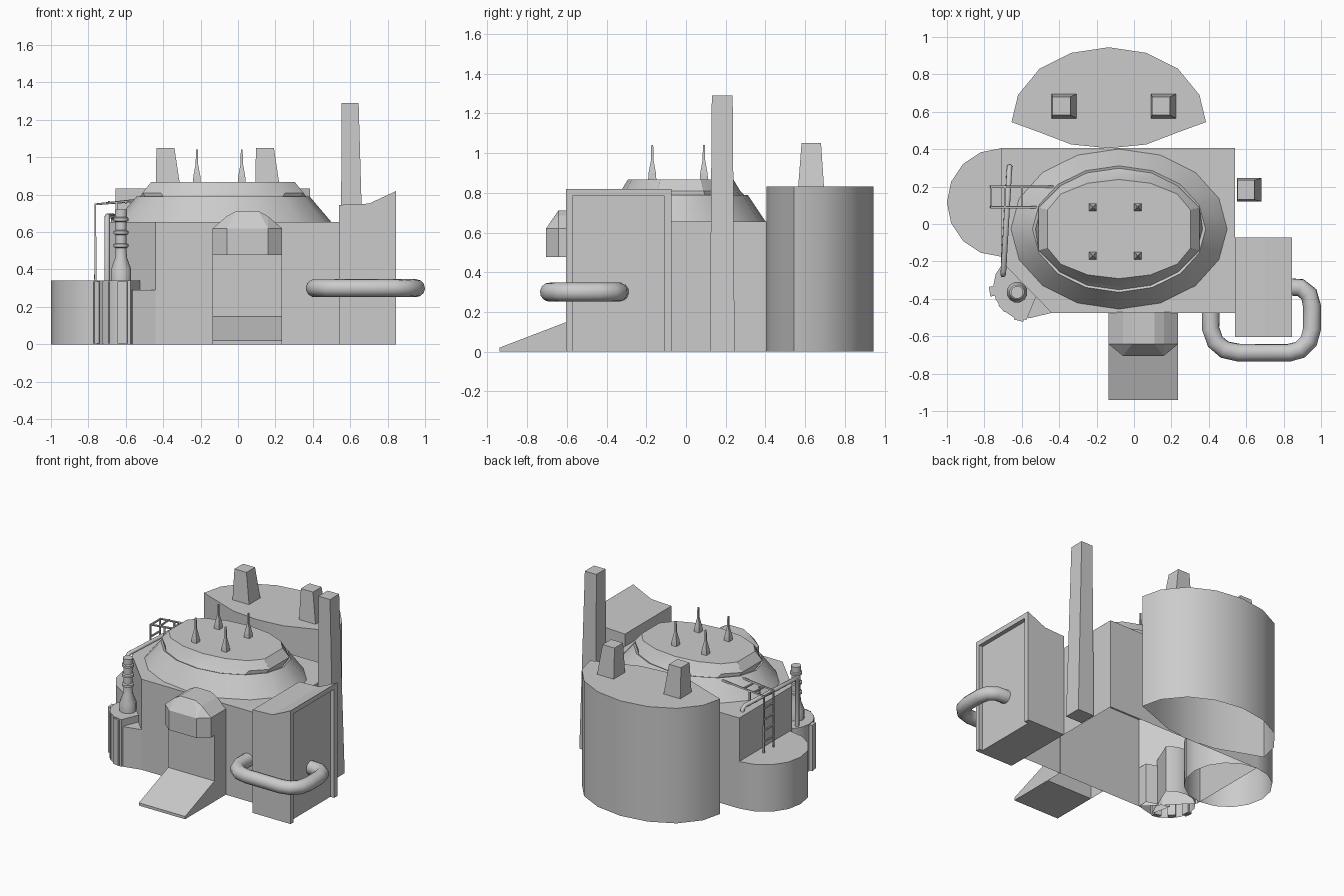
import bpy, bmesh
from math import sin, cos, pi, radians, atan2
from mathutils import Vector

if "Cube" in bpy.data.objects:
    bpy.data.objects.remove(bpy.data.objects["Cube"])


def finish(name, bm, smooth=None):
    bmesh.ops.recalc_face_normals(bm, faces=bm.faces[:])
    me = bpy.data.meshes.new(name)
    bm.to_mesh(me)
    bm.free()
    ob = bpy.data.objects.new(name, me)
    bpy.context.collection.objects.link(ob)
    if smooth:
        bpy.ops.object.select_all(action='DESELECT')
        ob.select_set(True)
        bpy.context.view_layer.objects.active = ob
        bpy.ops.object.shade_smooth_by_angle(angle=radians(smooth))
    return ob


def loft(name, rings, bottom=True, top=True, smooth=None):
    """Bridge rings of equal point count, with optional end caps."""
    bm = bmesh.new()
    vs = [[bm.verts.new(p) for p in r] for r in rings]
    n = len(vs[0])
    for a, b in zip(vs, vs[1:]):
        for i in range(n):
            j = (i + 1) % n
            bm.faces.new((a[i], a[j], b[j], b[i]))
    if bottom:
        bm.faces.new(vs[0][::-1])
    if top:
        bm.faces.new(vs[-1])
    return finish(name, bm, smooth)


def prism(name, plan, z0, z1, smooth=None, bottom=False):
    return loft(name, [[(x, y, z) for x, y in plan] for z in (z0, z1)], bottom, True, smooth)


def prism_y(name, prof, y0, y1):
    return loft(name, [[(x, y, z) for x, z in prof] for y in (y0, y1)])


def taper(name, base, top, z0, z1):
    """Tapered block; base and top are (x0, x1, y0, y1)."""
    def rect(r, z):
        return [(r[0], r[2], z), (r[1], r[2], z), (r[1], r[3], z), (r[0], r[3], z)]
    return loft(name, [rect(base, z0), rect(top, z1)])


def circle(cx, cy, rx, ry, n, start=0, clamp=9):
    return [(cx + max(-clamp, min(clamp, rx * cos(start + 2 * pi * i / n))),
             cy + ry * sin(start + 2 * pi * i / n)) for i in range(n)]


def lathe(name, cx, cy, prof, n, smooth=None):
    return loft(name, [[(x, y, z) for x, y in circle(cx, cy, r, r, n, pi / n)]
                       for r, z in prof], smooth=smooth)


def tube(name, pts, r, n=8, smooth=60):
    """Sweep a circle along a path with mitred joints."""
    pts = [Vector(p) for p in pts]
    rings, side = [], None
    for i, p in enumerate(pts):
        a = (p - pts[i - 1]).normalized() if i else None
        b = (pts[i + 1] - p).normalized() if i < len(pts) - 1 else None
        t = ((a or b) + (b or a)).normalized()
        if side is None:
            side = t.orthogonal().normalized()
        side = (side - t * side.dot(t)).normalized()
        up = t.cross(side)
        rings.append([p + r * (cos(2 * pi * k / n) * side + sin(2 * pi * k / n) * up)
                      for k in range(n)])
    return loft(name, rings, smooth=smooth)


# Main building with a cut front left corner
prism("main_body", [(-.44, -.475), (.54, -.475), (.54, .405), (-.71, .405), (-.71, -.2)], 0, .655)

# Stepped oval dome on the roof
dome = [(.578, .428, .655, 9), (.463, .338, .79, 9), (.447, .325, .785, 9),
        (.47, .30, .81, .43), (.44, .265, .868, .383)]
loft("roof_dome", [[(x, y, z) for x, y in circle(-.08, -.027, rx, ry, 16, 0, c)]
                   for rx, ry, z, c in dome], bottom=False, smooth=30)

# Roof antennas
for i, (x, y) in enumerate([(-.22, .09), (.02, .09), (-.22, -.17), (.02, -.17)]):
    lathe(f"antenna_{i}", x, y, [(.03, .86), (.026, .90), (.009, .965), (.007, 1.04)], 4)

# Large rear tank, mirrored half outline
half = [(.2, .915), (.37, .83), (.485, .69), (.52, .545), (.37, .49), (.2, .425)]
cx = -.135
plan = [(cx, .945)] + [(cx + x, y) for x, y in half] + [(cx, .405)] \
    + [(cx - x, y) for x, y in reversed(half)]
prism("rear_tank", plan, 0, .832, 35)
for i, x in enumerate((-.44, .092)):
    taper(f"tank_chimney_{i}", (x, x + .133, .565, .695), (x + .004, x + .1, .582, .68), .83, 1.05)

# Tall chimney on the right
taper("tall_chimney", (.55, .682, .12, .245), (.553, .645, .13, .235), 0, 1.29)

# Left side tank
prism("left_tank", circle(-.71, .115, .29, .29, 16), 0, .34, 35)

# Front left corner tank, lower step and clamp strips
corner = circle(-.575, -.335, .178, .178, 16)
prism("corner_tank", corner[2:13], 0, .34, 35)
prism("corner_step", [(-.6, -.35), (-.565, -.505), (-.44, -.475), (-.44, -.4)], 0, .29)
for i, (x, y) in enumerate([(-.76, -.36), (-.70, -.445), (-.615, -.505)]):
    a = atan2(y + .335, x + .575)
    out, tan = Vector((cos(a), sin(a))), Vector((-sin(a), cos(a)))
    p = Vector((x, y))
    strip = [p + out * u + tan * v for u, v in
             ((-.022, -.026), (.012, -.026), (.012, .026), (-.022, .026))]
    prism(f"clamp_strip_{i}", strip, .005, .335, bottom=True)

# Vent stack with rings
stack = [(.056, .33), (.056, .40), (.032, .465), (.03, .515), (.041, .52), (.041, .535),
         (.03, .54), (.03, .585), (.041, .59), (.041, .605), (.03, .61), (.03, .655),
         (.041, .66), (.041, .675), (.034, .68), (.034, .72)]
lathe("vent_stack", -.625, -.365, stack, 12, 35)

# Thin service pipe along the left roof edge
tube("service_pipe", [(-.7, -.27, .33), (-.7, -.27, .665), (-.698, -.25, .685),
                      (-.667, .28, .685), (-.665, .305, .67), (-.665, .305, .64)], .015)

# Ladder and its roof landing
for i, y in enumerate((.09, .2)):
    end = -.43 if i else -.5
    tube(f"ladder_rail_{i}", [(-.763, y, .33), (-.763, y, .748), (end, y, .775)], .008, 4, None)
for i, z in enumerate((.42, .5, .58, .66, .745)):
    tube(f"ladder_rung_{i}", [(-.763, .09, z), (-.763, .2, z)], .007, 4, None)
for i, x in enumerate((-.69, -.6)):
    tube(f"landing_bar_{i}", [(x, .09, .755), (x, .2, .76)], .007, 4, None)
for i, y in enumerate((.09, .2)):
    tube(f"landing_post_{i}", [(-.65, y, .65), (-.65, y, .757)], .007, 4, None)

# Right side box with a framed outer opening
prism_y("side_box", [(.54, 0), (.815, 0), (.815, .805), (.70, .752), (.54, .745)], -.605, -.072)
bar = [(.815, 0), (.845, 0), (.845, .82), (.815, .805)]
prism_y("frame_front", bar, -.605, -.572)
prism_y("frame_back", bar, -.108, -.072)
prism_y("frame_top", [(.815, .785), (.845, .785), (.845, .82), (.815, .805)], -.572, -.108)

# Bent pipe from the front wall into the side box
tube("bent_pipe", [(.41, -.46, .3), (.41, -.56, .3), (.435, -.63, .3), (.485, -.672, .3),
                   (.56, -.688, .3), (.83, -.688, .3), (.89, -.672, .3), (.935, -.625, .3),
                   (.952, -.56, .3), (.952, -.44, .3), (.935, -.375, .3), (.89, -.34, .3),
                   (.80, -.335, .3)], .048, 12)

# Entrance porch with a faceted hood and ramp
prism("porch", [(-.135, -.605), (.235, -.605), (.235, -.47), (-.135, -.47)], 0, .5)
bm = bmesh.new()
pts = [(x, y, z) for z in (.478, .62) for x, y in
       ((-.135, -.47), (.235, -.47), (-.135, -.642), (.235, -.642), (-.06, -.705), (.16, -.705))]
pts += [(x, y, z) for y in (-.47, -.642) for x, z in
        ((-.06, .685), (-.01, .712), (.11, .712), (.16, .685))]
for p in pts:
    bm.verts.new(p)
bmesh.ops.convex_hull(bm, input=bm.verts[:])
bmesh.ops.dissolve_limit(bm, angle_limit=radians(1), verts=bm.verts[:], edges=bm.edges[:])
finish("porch_hood", bm)
ramp = [(-.94, 0), (-.6, 0), (-.6, .15), (-.94, .02)]
loft("entrance_ramp", [[(x, y, z) for y, z in ramp] for x in (-.135, .235)])
